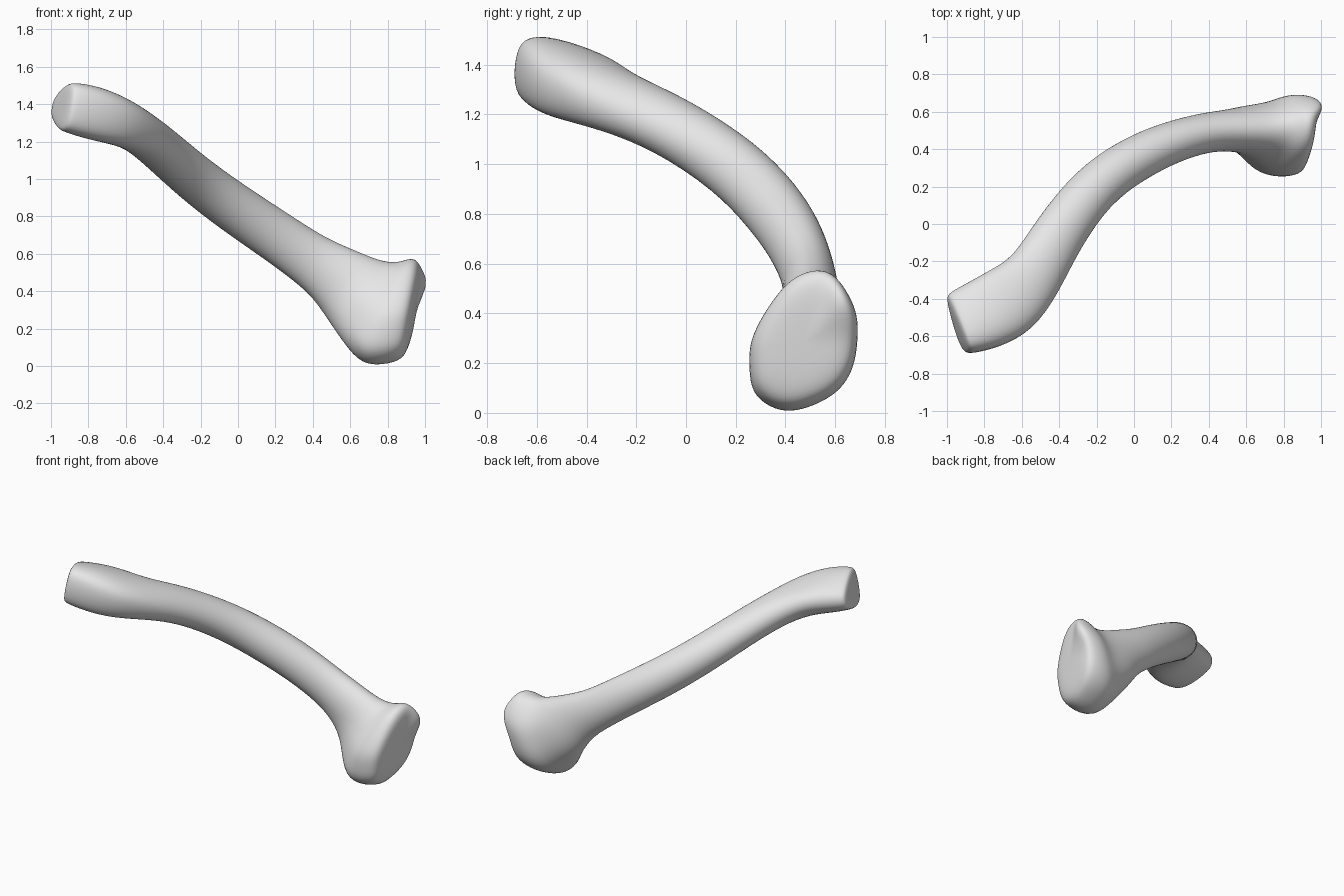
import bpy, bmesh, math
from mathutils import Vector

cube = bpy.data.objects.get("Cube")
if cube:
    bpy.data.objects.remove(cube, do_unlink=True)

SIDES = 16
UP = Vector((0, 0, 1))

# Shaft stations: centre, half width, half height, taper towards the back, roll
stations = [
    ((-.93, -.53, 1.385), .178, .125, .4, 0),
    ((-.80, -.485, 1.36), .198, .14, .33, .08),
    ((-.66, -.41, 1.32), .205, .125, .3, .22),
    ((-.525, -.275, 1.25), .16, .118, .05, .3),
    ((-.41, -.06, 1.16), .145, .12, 0, .25),
    ((-.22, .20, .99), .132, .13, 0, .1),
    ((0, .35, .83), .127, .137, 0, 0),
    ((.2, .44, .697), .115, .14, 0, 0),
    ((.38, .49, .572), .108, .145, 0, 0),
    ((.5, .5, .497), .113, .168, 0, 0),
    ((.62, .507, .4), .132, .215, 0, 0),
    ((.72, .49, .32), 0, 0, 0, 0),
]

# Outline of the wide end, as y and z, counter-clockwise
head_outline = [
    (.695, .29), (.695, .39), (.655, .48), (.59, .57),
    (.5, .575), (.41, .53), (.34, .44), (.29, .36),
    (.25, .27), (.25, .17), (.26, .07), (.335, .01),
    (.42, -.01), (.52, .02), (.62, .075), (.68, .17),
]
# Wide end rings: x, lean with height, scale, lift
head_rings = [
    (.725, .52, .82, .03),
    (.80, .36, 1.01, 0),
    (.90, .16, .97, .012),
    (.938, .15, .82, .01),
    (.945, .15, .45, 0),
]


def shaft_ring(i):
    centre, wide, high, taper, roll = stations[i]
    before = Vector(stations[max(i - 1, 0)][0])
    along = (Vector(stations[i + 1][0]) - before).normalized()
    across = UP.cross(along).normalized()
    across = (across + along.cross(across) * roll).normalized()
    upward = along.cross(across)
    ring = []
    for k in range(SIDES):
        a = math.tau * k / SIDES
        c, s = math.cos(a), math.sin(a)
        # Tapered sections are boxier and taller at the front
        s = math.copysign(abs(s) ** (1 - taper), s) * (1 - taper * c)
        ring.append(Vector(centre) + across * wide * c + upward * high * s)
    return ring


def head_ring(x, lean, scale, lift):
    mid_y, mid_z = .48, .29
    ring = []
    for y, z in head_outline:
        dy, dz = (y - mid_y) * scale, (z - mid_z) * scale
        ring.append(Vector((x + lean * dz + .1 * dy, mid_y + dy, mid_z + dz + lift)))
    return ring


def shrunk(ring, scale, shift):
    centre = sum(ring, Vector()) / SIDES
    return [centre + (p - centre) * scale + shift for p in ring]


# Narrow end: blunt, slightly domed cap
rings = [shaft_ring(i) for i in range(len(stations) - 1)]
tip = rings[0]
rings = [shrunk(tip, .5, Vector((-.025, -.01, 0))),
         shrunk(tip, .9, Vector((-.018, -.008, 0)))] + rings

# Wide end: rings with a small corner on the upper rim
for spec in head_rings:
    rings.append(head_ring(*spec))
for ring in rings[-3:-1]:
    ring[1] += Vector((.03, 0, 0))
    ring[2] += Vector((.055, 0, 0))

# Skin the rings into one surface
bm = bmesh.new()
loops = [[bm.verts.new(p) for p in ring] for ring in rings]
for a, b in zip(loops, loops[1:]):
    for k in range(SIDES):
        n = (k + 1) % SIDES
        bm.faces.new((a[k], a[n], b[n], b[k]))
bm.faces.new(loops[0])
bm.faces.new(loops[-1])
bmesh.ops.recalc_face_normals(bm, faces=bm.faces)
mesh = bpy.data.meshes.new("collar_bone")
bm.to_mesh(mesh)
bm.free()

bone = bpy.data.objects.new("collar_bone", mesh)
bpy.context.collection.objects.link(bone)
subdivide = bone.modifiers.new("Smooth surface", 'SUBSURF')
subdivide.levels = subdivide.render_levels = 2
for face in mesh.polygons:
    face.use_smooth = True

# Single plain colour
grey = bpy.data.materials.new("light_grey")
grey.use_nodes = True
colour = (.8, .8, .8, 1)
grey.diffuse_color = colour
grey.node_tree.nodes["Principled BSDF"].inputs["Base Color"].default_value = colour
mesh.materials.append(grey)
